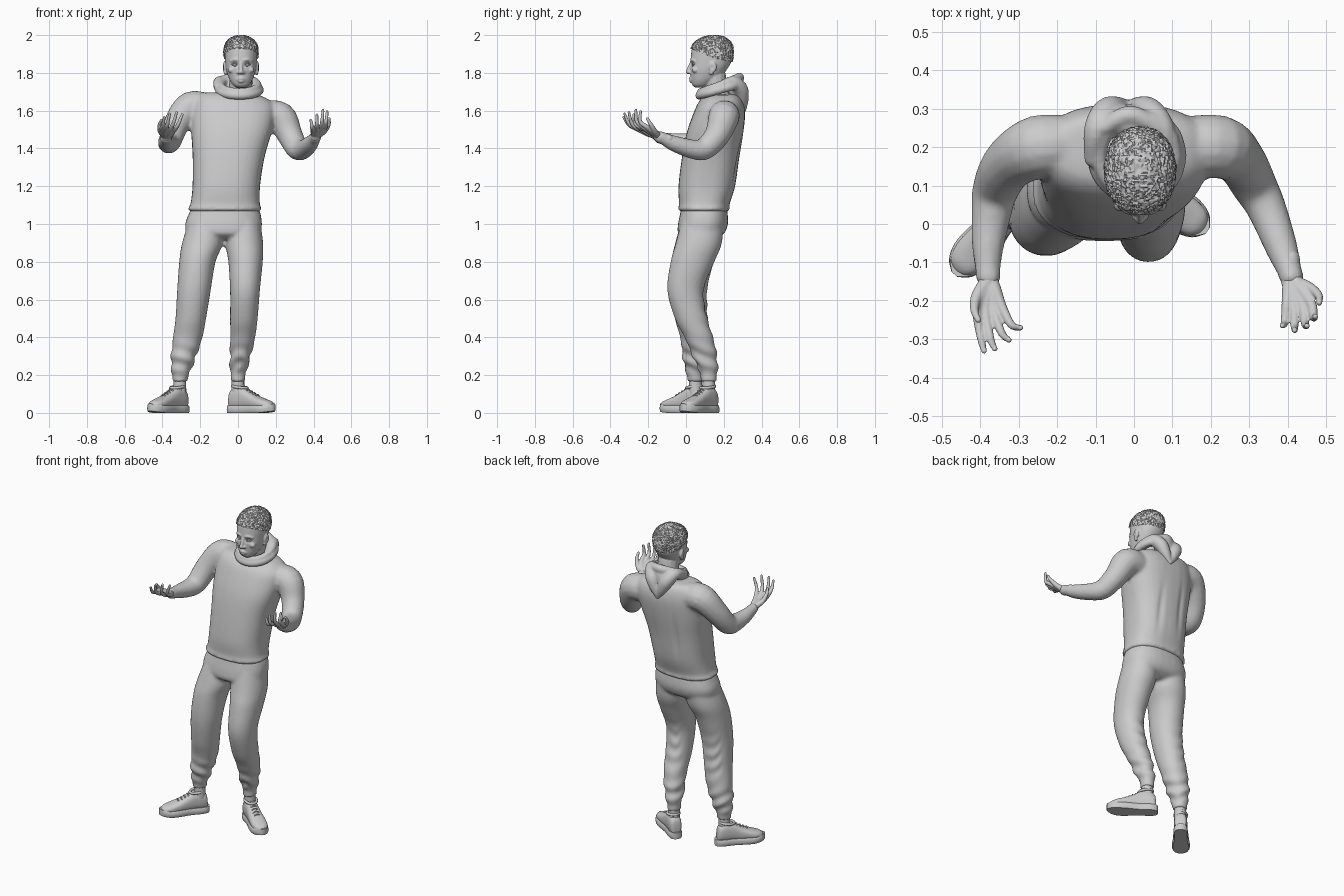
import bpy, bmesh, math, random
from mathutils import Vector, Matrix

random.seed(4)
TAU = 2 * math.pi


def spline(keys, steps=5):
    """Catmull-Rom through tuples of any length."""
    out = []
    for i in range(len(keys) - 1):
        a, b, c, d = (keys[max(0, min(len(keys) - 1, i + k))] for k in (-1, 0, 1, 2))
        for s in range(steps):
            t = s / steps
            out.append([q + .5 * t * (r - p + t * (2 * p - 5 * q + 4 * r - w + t * (3 * (q - r) + w - p)))
                        for p, q, r, w in zip(a, b, c, d)])
    return out + [list(keys[-1])]


def skin(bm, rings):
    vs = [[bm.verts.new(p) for p in r] for r in rings]
    n = len(vs[0])
    for a, b in zip(vs, vs[1:]):
        for i in range(n):
            bm.faces.new((a[i], a[(i + 1) % n], b[(i + 1) % n], b[i]))
    bm.faces.new(vs[0])
    bm.faces.new(vs[-1])


def oval(rx, ry, e=2.3, n=32):
    for i in range(n):
        c, s = math.cos(TAU * i / n), math.sin(TAU * i / n)
        yield (rx * math.copysign(abs(c) ** (2 / e), c), ry * math.copysign(abs(s) ** (2 / e), s))


def loft(bm, keys, e=2.3):
    """Horizontal ovals: z, centre x, centre y, half width, half depth, sideways tilt."""
    skin(bm, [[(cx + x, cy + y, z - tilt * x) for x, y in oval(rx, ry, e)]
              for z, cx, cy, rx, ry, tilt in spline([k + (0,) if len(k) == 5 else k for k in keys])])


def tube(bm, keys, n=14):
    """Round tube through (x, y, z, radius)."""
    pts = spline(keys)
    rings, side = [], Vector((.31, .2, .93))
    for i, p in enumerate(pts):
        t = (Vector(pts[min(i + 1, len(pts) - 1)][:3]) - Vector(pts[max(i - 1, 0)][:3])).normalized()
        side = (side - t * side.dot(t)).normalized()
        up = t.cross(side)
        rings.append([Vector(p[:3]) + p[3] * (side * math.cos(TAU * k / n) + up * math.sin(TAU * k / n))
                      for k in range(n)])
    skin(bm, rings)
    for k in (keys[0], keys[-1]):
        ball(bm, k[:3], [k[3]] * 3)


def ball(bm, c, s):
    bmesh.ops.create_uvsphere(bm, u_segments=14, v_segments=9, radius=1,
                              matrix=Matrix.Translation(c) @ Matrix.Diagonal((*s, 1)))


def finish(name, bm, voxel=0, smooth=3):
    """Make the object; with a voxel size, fuse its pieces into one smooth surface."""
    bmesh.ops.recalc_face_normals(bm, faces=bm.faces[:])
    me = bpy.data.meshes.new(name)
    bm.to_mesh(me)
    bm.free()
    ob = bpy.data.objects.new(name, me)
    bpy.context.collection.objects.link(ob)
    if voxel:
        m = ob.modifiers.new("fuse", 'REMESH')
        m.mode, m.voxel_size = 'VOXEL', voxel
        m = ob.modifiers.new("soften", 'SMOOTH')
        m.factor, m.iterations = .5, smooth
        dg = bpy.context.evaluated_depsgraph_get()
        baked = bpy.data.meshes.new_from_object(ob.evaluated_get(dg))
        ob.modifiers.clear()
        ob.data = baked
    ob.data.polygons.foreach_set("use_smooth", [True] * len(ob.data.polygons))
    if not voxel:
        ob.data.set_sharp_from_angle(angle=math.radians(50))
    return ob


def reshape(ob, move):
    """Offset every vertex by move(position, normal), all in one write."""
    src = [(v.co.copy(), v.normal.copy()) for v in ob.data.vertices]
    ob.data.vertices.foreach_set("co", [c for co, n in src for c in co + move(co, n)])
    ob.data.update()


def push(ob, c, r, off):
    """Move the surface near c by off with a soft falloff."""
    c, off = Vector(c), Vector(off)
    reshape(ob, lambda co, n: off * math.exp(-sum((a / b) ** 2 for a, b in zip(co - c, r))))


# Sweatshirt: torso and both sleeves fused
bm = bmesh.new()
loft(bm, [(1.065, -.07, .095, .178, .122), (1.08, -.07, .095, .196, .137), (1.105, -.068, .097, .184, .134),
          (1.2, -.062, .11, .179, .15), (1.35, -.05, .13, .19, .152), (1.48, -.035, .153, .212, .15),
          (1.58, -.025, .175, .22, .138, .06), (1.64, -.018, .185, .212, .12, .1),
          (1.675, -.015, .192, .18, .095, .1), (1.69, -.01, .195, .12, .07, .06)], 2.5)
tube(bm, [(-.15, .2, 1.605, .08), (-.25, .2, 1.62, .083), (-.325, .155, 1.53, .07), (-.36, .09, 1.44, .061),
          (-.372, .02, 1.43, .052), (-.38, -.06, 1.44, .042), (-.38, -.12, 1.452, .033), (-.379, -.137, 1.456, .033)])
tube(bm, [(.13, .2, 1.57, .08), (.223, .2, 1.565, .083), (.275, .165, 1.47, .068), (.313, .1, 1.4, .06),
          (.345, .04, 1.395, .052), (.383, -.06, 1.425, .043), (.404, -.12, 1.453, .033), (.409, -.137, 1.459, .033)])
shirt = finish("sweatshirt", bm, .01, 5)
for x, z in ((-.12, 1.35), (.02, 1.3)):                 # back folds
    push(shirt, (x, .28, z), (.018, .08, .14), (0, -.008, 0))

# Hood: crumpled collar and two flaps falling to a point at the back
bm = bmesh.new()
for rx, ry, z, lift, r in ((.098, .1, 1.735, .035, .02), (.108, .107, 1.71, .03, .022)):
    tube(bm, [(.008 + rx * math.cos(a), .178 + ry * math.sin(a), z + lift * math.sin(a), r)
              for a in (TAU * k / 12 for k in range(13))])
for s in (-1, 1):
    tube(bm, [(-.008 + s * .1, .17, 1.725, .022), (-.012 + s * .085, .245, 1.75, .034),
              (-.015 + s * .055, .288, 1.715, .04), (-.015 + s * .028, .3, 1.66, .032), (-.015, .305, 1.605, .015)])
ball(bm, (-.012, .262, 1.72), (.07, .05, .07))
tube(bm, [(-.08, .25, 1.765, .022), (-.01, .283, 1.775, .026), (.06, .25, 1.765, .022)])
finish("hood", bm, .007, 3)

# Trousers: pelvis and two legs fused
bm = bmesh.new()
loft(bm, [(1.1, -.07, .095, .17, .118), (1.06, -.07, .095, .188, .125), (1.0, -.076, .09, .203, .132),
          (.95, -.076, .08, .19, .122), (.92, -.07, .075, .12, .08)], 2.4)
loft(bm, [(1.03, -.165, .09, .09, .11), (.9, -.188, .065, .108, .122), (.8, -.215, .035, .096, .113),
          (.65, -.233, .015, .089, .097), (.5, -.25, .028, .081, .087), (.4, -.266, .045, .078, .076),
          (.3, -.288, .05, .066, .068), (.235, -.301, .05, .054, .056), (.2, -.305, .05, .043, .045),
          (.165, -.308, .05, .041, .043)], 2.1)
loft(bm, [(1.03, .025, .09, .09, .11), (.9, .033, .068, .1, .122), (.8, .04, .035, .091, .116),
          (.65, .037, -.003, .079, .096), (.5, .031, .027, .073, .086), (.4, .025, .068, .066, .076),
          (.3, .012, .1, .055, .065), (.235, .003, .115, .045, .054), (.2, 0, .12, .04, .044),
          (.165, 0, .12, .038, .042)], 2.1)
trousers = finish("trousers", bm, .01, 4)


def gather(co, n):
    """Gathered cloth above the cuffs and behind the knees."""
    x, y, z = co
    s = math.atan2(y - .07, x - (-.28 if x < -.12 else .01))
    amp = .006 * math.exp(-((z - .28) / .07) ** 2) + .004 * math.exp(-((z - .55) / .12) ** 2) * max(0, math.sin(s))
    return n * amp * math.sin(75 * z + 2.5 * math.sin(s + (x < -.12)))


reshape(trousers, gather)

# Ankles
for name, x, y in (("right_ankle", -.308, .05), ("left_ankle", 0, .12)):
    bm = bmesh.new()
    tube(bm, [(x, y, .09, .035), (x, y, .2, .033)])
    finish(name, bm)

# Shoes: sole, upper, padded collar and laces laid out along the foot
upper = [(.006, .018, .075), (.014, .032, .115), (.045, .038, .138), (.09, .039, .138), (.13, .041, .116),
         (.18, .046, .092), (.23, .047, .074), (.265, .036, .062), (.284, .016, .046)]
for side, heel, toe in (("right", (-.277, .092), (-.462, -.125)), ("left", (-.045, .155), (.195, -.02))):
    h = Vector((*heel, 0))
    d = (Vector((*toe, 0)) - h).normalized()
    w = Vector((-d.y, d.x, 0))
    place = lambda u, v, z: h + d * u + w * v + Vector((0, 0, z))
    bm = bmesh.new()
    skin(bm, [[place(u, x, .02 + (t - .02) / 2 + y) for x, y in oval(hw, (t - .02) / 2, 2.5)]
              for u, hw, t in spline(upper, 4)])
    finish(side + "_shoe_upper", bm, .006, 3)
    sole = spline([(-.006, .008), (.005, .03), (.04, .041), (.11, .04), (.18, .05), (.23, .051), (.27, .037), (.293, .01)], 4)
    bm = bmesh.new()
    skin(bm, [[place(u, s * hw * k, z + lift * max(0, u - .2) ** 2) for s, row in ((1, sole), (-1, sole[::-1]))
               for u, hw in row]
              for k, z, lift in ((.9, 0, 1.2), (.99, .006, 1.2), (1.02, .02, 1), (.97, .034, 1), (.88, .04, 1))])
    finish(side + "_shoe_sole", bm)
    bm = bmesh.new()
    tube(bm, [(*place(.067 + .042 * math.cos(a), .034 * math.sin(a), .137 - .006 * math.cos(a)), .008)
              for a in (TAU * k / 10 for k in range(11))])
    for k in range(4):                                  # laces
        u, z = .12 + k * .02, .124 - k * .0095
        tube(bm, [(*place(u, -.026, z - .016), .0035), (*place(u + .004, 0, z + .001), .004),
                  (*place(u, .026, z - .016), .0035)], 8)
    finish(side + "_shoe_laces", bm)

# Hands: palm-up, each finger runs from the wrist through its knuckle to the tip
hands = {
    "right_hand": ((-.379, -.13, 1.455), [((-.408, -.222, 1.495), (-.39, -.33, 1.565)),
                   ((-.386, -.23, 1.49), (-.362, -.325, 1.583)), ((-.364, -.228, 1.488), (-.325, -.302, 1.59)),
                   ((-.343, -.218, 1.49), (-.295, -.27, 1.58))],
                   [(-.385, -.15, 1.465, .018), (-.41, -.19, 1.49, .015), (-.415, -.225, 1.525, .011), (-.405, -.25, 1.55, .008)]),
    "left_hand": ((.407, -.13, 1.457), [((.462, -.21, 1.515), (.472, -.24, 1.596)),
                  ((.44, -.22, 1.508), (.45, -.265, 1.603)), ((.417, -.22, 1.502), (.418, -.277, 1.578)),
                  ((.397, -.21, 1.498), (.386, -.265, 1.55))],
                  [(.415, -.15, 1.465, .018), (.455, -.165, 1.49, .015), (.48, -.185, 1.525, .011), (.482, -.205, 1.558, .008)]),
}
for name, (wr, fingers, thumb) in hands.items():
    bm = bmesh.new()
    W = Vector(wr)
    tube(bm, [(wr[0], wr[1] + .04, wr[2] - .008, .025), (wr[0], wr[1] - .02, wr[2] + .005, .025)])
    for base, tip in fingers:
        B, T = Vector(base), Vector(tip)
        bend = (B + T) / 2 + Vector((0, -.018, -.012))
        tube(bm, [(*(W * .8 + B * .2), .019), (*((W + B) / 2), .0175), (*B, .0135), (*bend, .0105), (*T, .0075)], 10)
    tube(bm, thumb, 10)
    finish(name, bm, .004, 2)

# Head: skull, neck and facial features fused, then eye sockets pressed in
X = .016
bm = bmesh.new()
loft(bm, [(z, X, (f + b) / 2, hw, (b - f) / 2) for z, f, b, hw in (
    (1.722, .05, .1, .022), (1.735, .034, .125, .042), (1.76, .027, .16, .059), (1.79, .024, .195, .071),
    (1.82, .022, .218, .079), (1.85, .023, .236, .083), (1.89, .026, .246, .086), (1.93, .032, .246, .085),
    (1.96, .05, .234, .074), (1.982, .085, .208, .05), (1.993, .12, .17, .02))], 2.2)
tube(bm, [(.01, .185, 1.62, .066), (.013, .165, 1.7, .062), (X, .15, 1.78, .062)])
tube(bm, [(X, .027, 1.853, .008), (X, .018, 1.83, .009), (X, .011, 1.805, .0125)])
tube(bm, [(X - .026, .034, 1.764, .004), (X, .023, 1.77, .008), (X + .026, .034, 1.764, .004)])
tube(bm, [(X - .024, .035, 1.761, .004), (X, .026, 1.756, .009), (X + .024, .035, 1.761, .004)])
for s in (-1, 1):
    ball(bm, (X + s * .014, .02, 1.802), (.009, .011, .008))
    tube(bm, [(X + s * .012, .028, 1.866, .006), (X + s * .032, .031, 1.871, .007), (X + s * .055, .046, 1.863, .006)])
    ball(bm, (X + s * .05, .05, 1.815), (.02, .018, .016))
    ball(bm, (X + s * .087, .142, 1.83), (.011, .021, .03))
    ball(bm, (X + s * .083, .134, 1.803), (.009, .012, .016))
head = finish("head", bm, .0046, 3)
for s in (-1, 1):
    push(head, (X + s * .033, .025, 1.845), (.017, .03, .011), (0, .013, 0))
    push(head, (X + s * .1, .137, 1.828), (.012, .009, .015), (-s * .007, 0, 0))

# Eyes and eyelids
bm, lids = bmesh.new(), bmesh.new()
for s in (-1, 1):
    ball(bm, (X + s * .033, .048, 1.845), (.015, .014, .012))
    for dz in (.008, -.007):
        tube(lids, [(X + s * .018, .036, 1.843, .003), (X + s * .032, .034, 1.845 + dz, .004),
                    (X + s * .049, .044, 1.845, .003)], 8)
finish("eyes", bm)
finish("eyelids", lids)

# Hair: cropped curls grown from the scalp above the hairline
bm = bmesh.new()
bm.from_mesh(head.data)
bm.normal_update()
low = [v for v in bm.verts if v.co.z < 1.925 - .33 * (v.co.y - .03) - .25 * max(0, abs(v.co.x - X) - .055)]
bmesh.ops.delete(bm, geom=low, context='VERTS')
for v, n in [(v, v.normal.copy()) for v in bm.verts]:
    v.co += n * random.uniform(.001, .009)
finish("hair", bm)
